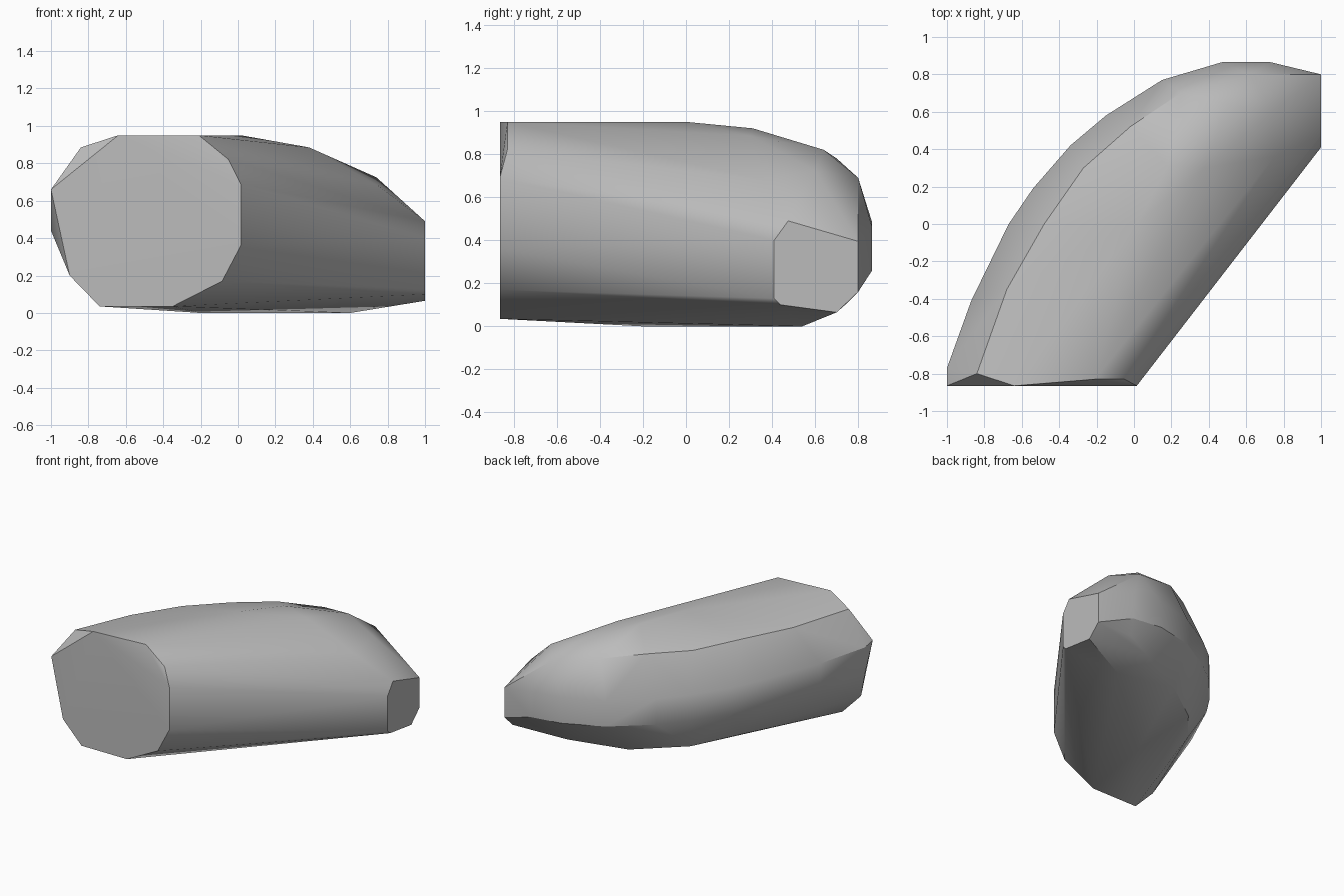
import bpy
import bmesh
import math

default_cube = bpy.data.objects.get("Cube")
if default_cube is not None:
    bpy.data.objects.remove(default_cube, do_unlink=True)

FRONT = -.865


def make_material(name, colour):
    material = bpy.data.materials.new(name)
    material.use_nodes = True
    material.diffuse_color = colour
    shader = material.node_tree.nodes["Principled BSDF"]
    shader.inputs["Base Color"].default_value = colour
    return material


def hull_object(name, points, material):
    """Wrap a tight faceted skin around guide points and shade it smoothly."""
    mesh = bpy.data.meshes.new(name)
    bm = bmesh.new()
    for point in points:
        bm.verts.new(point)
    hull = bmesh.ops.convex_hull(bm, input=bm.verts, use_existing_faces=False)
    spare = set(hull["geom_interior"]) | set(hull["geom_unused"])
    spare_verts = [v for v in spare if isinstance(v, bmesh.types.BMVert)]
    bmesh.ops.delete(bm, geom=spare_verts, context="VERTS")
    bmesh.ops.dissolve_limit(bm, angle_limit=math.radians(1),
                             verts=bm.verts, edges=bm.edges)
    bmesh.ops.recalc_face_normals(bm, faces=bm.faces)
    bm.to_mesh(mesh)
    bm.free()
    mesh.materials.append(material)
    body = bpy.data.objects.new(name, mesh)
    bpy.context.collection.objects.link(body)
    bpy.ops.object.select_all(action="DESELECT")
    body.select_set(True)
    bpy.context.view_layer.objects.active = body
    bpy.ops.object.shade_smooth_by_angle(angle=math.radians(30))
    return body


# Broad flat front end, as x and z
front_end = [(x, FRONT, z) for x, z in (
    (-1, .66), (-.64, .95), (.015, .69), (.015, .36),
    (-.085, .17), (-.35, .035), (-.74, .035), (-.9, .2))]

# Chamfer corners just behind the front end
front_corners = [(-.84, -.8, .885), (-.21, -.83, .95), (-.05, -.83, .82)]

# Small flat tip, as y and z
tip_end = [(1, y, z) for y, z in (
    (.41, .4), (.475, .49), (.8, .395), (.8, .16),
    (.7, .065), (.44, .1), (.41, .13))]

# Curved outer side: a plan outline carrying a band that sinks to the tip
outline = [(-1, -.77), (-.87, -.41), (-.67, 0), (-.54, .19), (-.34, .42),
           (-.15, .58), (.15, .77), (.47, .865), (.73, .865)]
outer_side = []
for i, (x, y) in enumerate(outline):
    middle = .54 - .18 * i / (len(outline) - 1)
    outer_side += [(x, y, middle - .1), (x, y, middle + .1)]

# Crown ridge, outer shoulder and underside
crown = [(.015, 0, .95), (.18, .31, .92), (.38, .3, .885),
         (.5, .64, .82), (.74, .6, .725), (.75, .36, .68)]
shoulder = [(-.68, -.35, .87), (-.48, 0, .86), (-.27, .3, .83),
            (-.02, .52, .82), (.25, .7, .78), (.62, .8, .69)]
underside = [(-.2, -.2, 0), (.6, .54, 0), (-.5, 0, .13), (-.25, .3, .08),
             (.1, .56, .06), (.5, .74, .1), (.7, .8, .16)]

grey = make_material("plain grey", (.5, .5, .5, 1))
hull_object("curved_body",
            front_end + front_corners + tip_end + outer_side
            + crown + shoulder + underside, grey)
